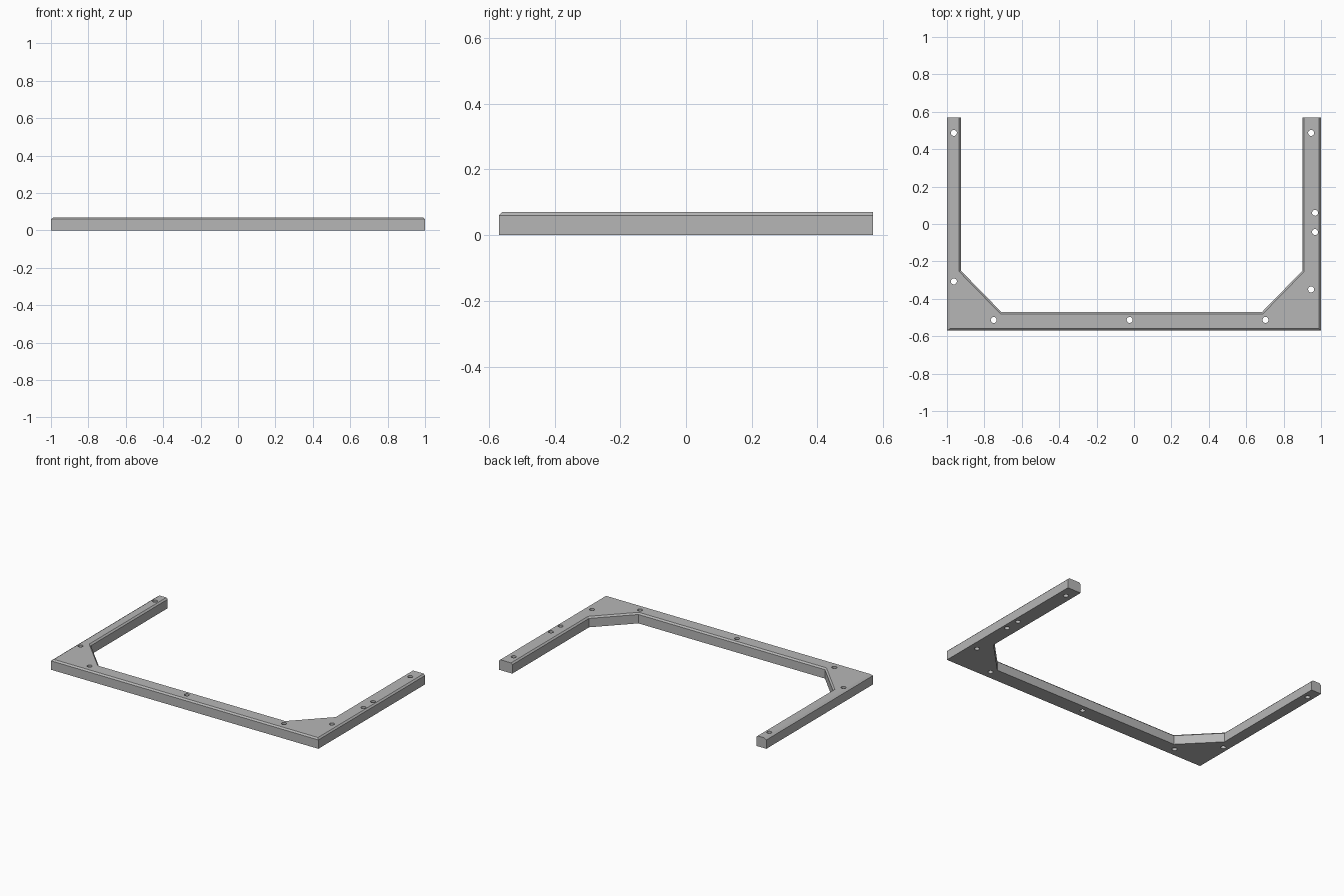
import bpy
import bmesh
from mathutils import Matrix, Vector
from mathutils.geometry import intersect_line_line

cube = bpy.data.objects.get("Cube")
if cube:
    bpy.data.objects.remove(cube, do_unlink=True)

HEIGHT, SHOULDER = 0.07, 0.06
CHAMFER, HOLE_RADIUS = 0.01, 0.016

grey = bpy.data.materials.new("plain_grey")
grey.use_nodes = True
colour = (0.47, 0.47, 0.47, 1)
grey.diffuse_color = colour
grey.node_tree.nodes["Principled BSDF"].inputs["Base Color"].default_value = colour


def make_object(name, bm):
    bmesh.ops.recalc_face_normals(bm, faces=bm.faces)
    mesh = bpy.data.meshes.new(name)
    bm.to_mesh(mesh)
    bm.free()
    mesh.materials.append(grey)
    obj = bpy.data.objects.new(name, mesh)
    bpy.context.collection.objects.link(obj)
    return obj


def inset(points, distances):
    """Move each edge of a counter-clockwise outline inwards by its own distance."""
    lines = []
    for i, p in enumerate(points):
        a, b = Vector((*p, 0)), Vector((*points[(i + 1) % len(points)], 0))
        d = (b - a).normalized()
        shift = Vector((-d.y, d.x, 0)) * distances[i]
        lines.append((a + shift, b + shift))
    return [intersect_line_line(*lines[i - 1], *lines[i])[0].xy for i in range(len(lines))]


# U-shaped frame with gusseted corners; the two arm ends stay square
outline = [(-1, -0.57), (1, -0.57), (1, 0.57), (0.9, 0.57), (0.9, -0.25),
           (0.685, -0.47), (-0.71, -0.47), (-0.925, -0.25), (-0.925, 0.57), (-1, 0.57)]
edge_chamfers = [CHAMFER] * len(outline)
edge_chamfers[2] = edge_chamfers[8] = 0
edge_chamfers[9] = 0.015

bm = bmesh.new()
levels = [(outline, 0), (outline, SHOULDER), (inset(outline, edge_chamfers), HEIGHT)]
rings = [[bm.verts.new((p[0], p[1], z)) for p in points] for points, z in levels]
for low, high in zip(rings, rings[1:]):
    for i in range(len(low)):
        bm.faces.new((low[i - 1], low[i], high[i], high[i - 1]))
bm.faces.new(rings[0])
bm.faces.new(rings[-1])
frame = make_object("frame", bm)

# Screw holes right through the frame
holes = [(-0.963, 0.487), (-0.963, -0.307), (-0.75, -0.513), (-0.023, -0.513),
         (0.703, -0.513), (0.947, -0.35), (0.947, 0.487), (0.968, 0.06), (0.968, -0.043)]
bm = bmesh.new()
for x, y in holes:
    bmesh.ops.create_cone(bm, cap_ends=True, segments=32, radius1=HOLE_RADIUS,
                          radius2=HOLE_RADIUS, depth=0.2,
                          matrix=Matrix.Translation((x, y, HEIGHT / 2)))
cutter = make_object("hole_cutter", bm)
cutter.hide_render = True

cut = frame.modifiers.new("screw_holes", "BOOLEAN")
cut.operation = "DIFFERENCE"
cut.solver = "EXACT"
cut.object = cutter
bpy.context.view_layer.objects.active = frame
frame.select_set(True)
bpy.ops.object.modifier_apply(modifier=cut.name)
bpy.data.objects.remove(cutter, do_unlink=True)

# Smooth hole walls, crisp frame edges
bpy.ops.object.shade_smooth_by_angle()
